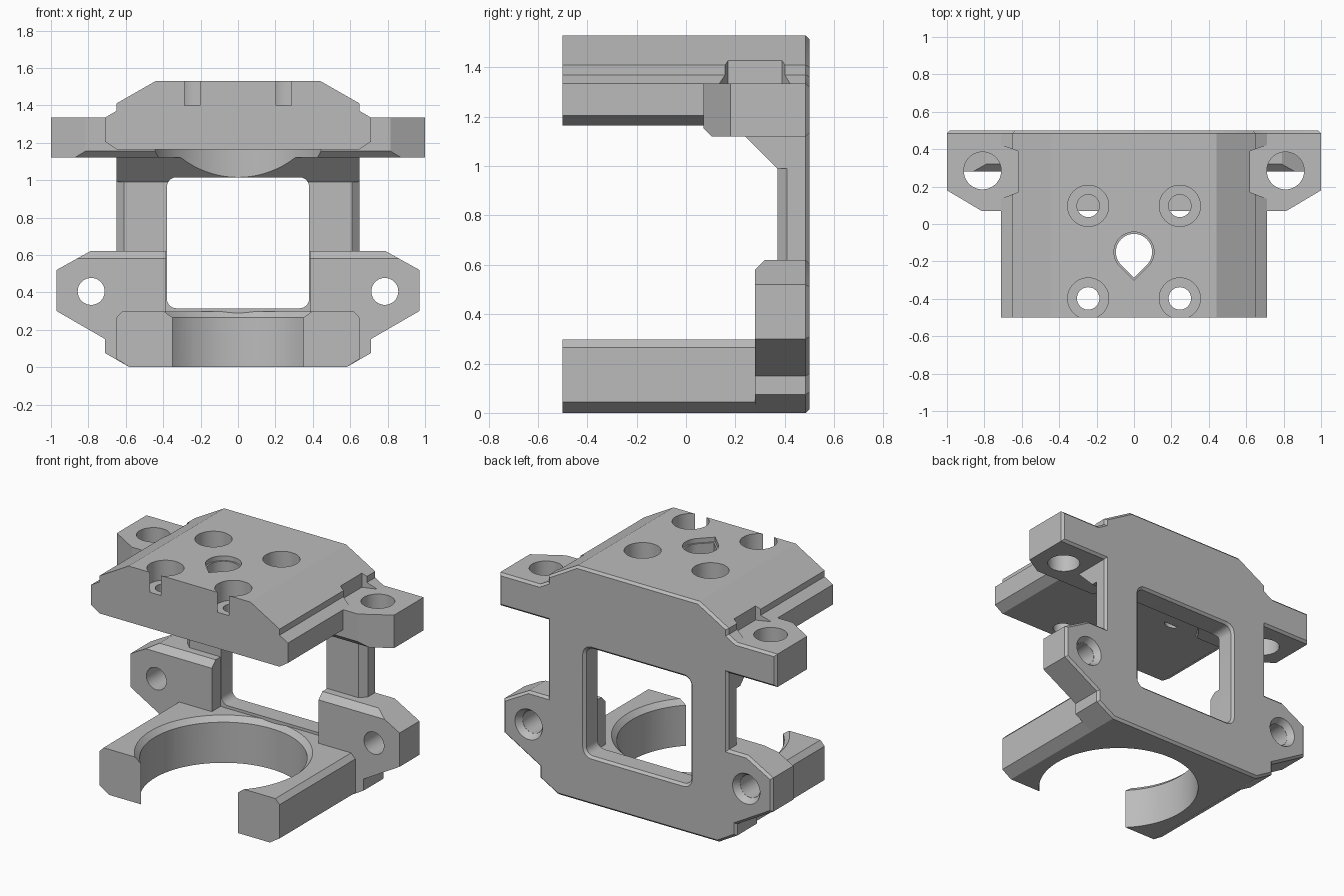
import bpy, bmesh, math

cube = bpy.data.objects.get("Cube")
if cube:
    bpy.data.objects.remove(cube, do_unlink=True)

grey = bpy.data.materials.new("plain grey")
grey.use_nodes = True
COLOUR = (0.5, 0.5, 0.5, 1)
grey.diffuse_color = COLOUR
grey.node_tree.nodes["Principled BSDF"].inputs["Base Color"].default_value = COLOUR

BACK = 0.5      # rear face
JOIN = 0.44     # where front parts meet the rear plate
PLACE = {
    "x": lambda p, t: (t, p[0], p[1]),
    "y": lambda p, t: (p[0], t, p[1]),
    "z": lambda p, t: (p[0], p[1], t),
}


def mirrored(half):
    """Close a right-hand half outline symmetrically about x = 0."""
    return half + [(-x, v) for x, v in reversed(half)]


def circle(cx, cy, r, n=48):
    return [(cx + r * math.cos(i * math.tau / n), cy + r * math.sin(i * math.tau / n))
            for i in range(n)]


def teardrop(cx, cy, r, n=36):
    """Circle with a right-angled tip towards -y."""
    arc = [math.radians(-45 + 270 * i / n) for i in range(n + 1)]
    return [(cx + r * math.cos(a), cy + r * math.sin(a)) for a in arc] + [(cx, cy - r * math.sqrt(2))]


def rounded(hw, z0, z1, r, n=6):
    corners = [(hw - r, z1 - r, 0), (r - hw, z1 - r, 90), (r - hw, z0 + r, 180), (hw - r, z0 + r, 270)]
    return [(x + r * math.cos(math.radians(a + 90 * i / n)), z + r * math.sin(math.radians(a + 90 * i / n)))
            for x, z, a in corners for i in range(n + 1)]


def prism(name, outline, axis, a, b, end=None, back_bevel=0):
    """Extrude an outline along an axis, optionally lofting to another outline."""
    bm = bmesh.new()
    v0 = [bm.verts.new(PLACE[axis](p, a)) for p in outline]
    v1 = [bm.verts.new(PLACE[axis](p, b)) for p in (end or outline)]
    bm.faces.new(v0)
    bm.faces.new(v1)
    for i in range(len(v0)):
        j = (i + 1) % len(v0)
        bm.faces.new((v0[i], v0[j], v1[j], v1[i]))
    bmesh.ops.recalc_face_normals(bm, faces=bm.faces)
    if back_bevel:
        edges = [e for e in bm.edges if all(v in v1 for v in e.verts)]
        bmesh.ops.bevel(bm, geom=edges, offset=back_bevel, segments=1, affect="EDGES")
    mesh = bpy.data.meshes.new(name)
    bm.to_mesh(mesh)
    bm.free()
    obj = bpy.data.objects.new(name, mesh)
    bpy.context.collection.objects.link(obj)
    mesh.materials.append(grey)
    return obj


def cut(cutter, *targets):
    cutter.hide_render = True
    for obj in targets:
        mod = obj.modifiers.new("cut", "BOOLEAN")
        mod.operation, mod.solver, mod.object = "DIFFERENCE", "EXACT", cutter
        bpy.context.view_layer.objects.active = obj
        bpy.ops.object.modifier_apply(modifier=mod.name)
    bpy.data.objects.remove(cutter, do_unlink=True)


# Shared half outlines
lower_ears = [(0.58, 0), (0.71, 0.075), (0.71, 0.15), (0.97, 0.3), (0.97, 0.52), (0.79, 0.62)]
top_crown = [(0.71, 1.335), (0.65, 1.37), (0.65, 1.41), (0.44, 1.53)]

# Rear plate with the whole silhouette
rear_plate = prism("rear_plate", mirrored(
    lower_ears + [(0.65, 0.62), (0.65, 1.12), (1, 1.12), (1, 1.335)] + top_crown),
    "y", JOIN, BACK, back_bevel=0.015)

# Upper block, its ear platform and the sloped web below
top_block = prism("top_block", mirrored([(0.65, 1.165), (0.71, 1.205)] + top_crown), "y", -0.5, JOIN)
ear_platform = prism("upper_ear_platform", mirrored(
    [(0.815, 0.07), (1, 0.18), (1, JOIN)]), "z", 1.12, 1.335)
web = prism("sloped_web", [(0.24, 1.12), (0.37, 0.99), (JOIN, 0.99), (JOIN, 1.12)], "x", -0.65, 0.65)

# Side posts and sill
posts = prism("window_posts", mirrored([(0.61, 0.37), (0.65, 0.41), (0.65, JOIN)]), "z", 0.25, 1.1)

# Lower fork and the block with the lower ears
fork = prism("lower_fork", mirrored([(0.58, 0), (0.65, 0.045), (0.65, 0.265), (0.62, 0.297)]),
             "y", -0.5, 0.28)
ear_block = prism("lower_ear_block", mirrored(lower_ears + [(0.385, 0.62), (0.385, 0.297)]),
                  "y", 0.28, JOIN)

# Round clearance through the fork and under the upper block
bore = circle(0, -0.15, 0.495, 96)
cut(prism("bore_cutter", bore, "z", -0.1, 0.6), fork, ear_block)
cut(prism("bore_rim_cutter", circle(0, -0.15, 0.494, 96), "z", 0.264, 0.304,
          circle(0, -0.15, 0.534, 96)), fork, ear_block)
cut(prism("clearance_cutter", bore, "z", 0.8, 1.165), ear_platform, web)

# Window with a chamfered rear rim
cut(prism("window_cutter", rounded(0.38, 0.315, 1.015, 0.05), "y", 0.2, 0.6), rear_plate, posts, web)
cut(prism("window_rim_cutter", rounded(0.38, 0.315, 1.015, 0.05), "y", 0.485, 0.51,
          rounded(0.405, 0.29, 1.04, 0.07)), rear_plate)

# Front chamfers of the ears
cut(prism("upper_chamfer_cutter", [(0.04, 1.185), (0.04, 1.1), (0.125, 1.1)], "x", -1.1, 1.1), ear_platform)
cut(prism("lower_chamfer_cutter", [(0.27, 0.57), (0.27, 0.64), (0.34, 0.64)], "x", -1.1, 1.1), ear_block)

for s in (-1, 1):
    # Ear screw holes
    cut(prism("upper_ear_hole", circle(s * 0.81, 0.285, 0.1), "z", 1, 1.5), ear_platform)
    cut(prism("lower_ear_hole", circle(s * 0.785, 0.405, 0.072), "y", 0.2, 0.6), ear_block, rear_plate)
    cut(prism("lower_ear_countersink", circle(s * 0.785, 0.405, 0.073), "y", 0.46, 0.51,
              circle(s * 0.785, 0.405, 0.105)), rear_plate)
    # Screw head pocket beside the block
    pocket = [(0.62, 0.17), (0.75, 0.12), (0.75, 0.435), (0.62, 0.39)]
    cut(prism("pocket_cutter", [(s * x, y) for x, y in pocket], "z", 1.335, 1.6), top_block)
    # Counterbored holes in the top
    for y in (0.097, -0.398):
        cut(prism("top_hole", circle(s * 0.245, y, 0.06), "z", 1.1, 1.6), top_block)
        cut(prism("top_counterbore", circle(s * 0.245, y, 0.11), "z", 1.4, 1.6), top_block)

# Teardrop hole in the middle of the top
cut(prism("teardrop_hole", teardrop(0, -0.15, 0.097), "z", 1.1, 1.6), top_block)
cut(prism("teardrop_rim", teardrop(0, -0.15, 0.107), "z", 1.5, 1.6), top_block)

# Smooth round walls, keep edges crisp
bpy.ops.object.select_all(action="DESELECT")
for part in (rear_plate, top_block, ear_platform, web, posts, fork, ear_block):
    part.select_set(True)
    bpy.context.view_layer.objects.active = part
bpy.ops.object.shade_smooth_by_angle(angle=math.radians(25))
